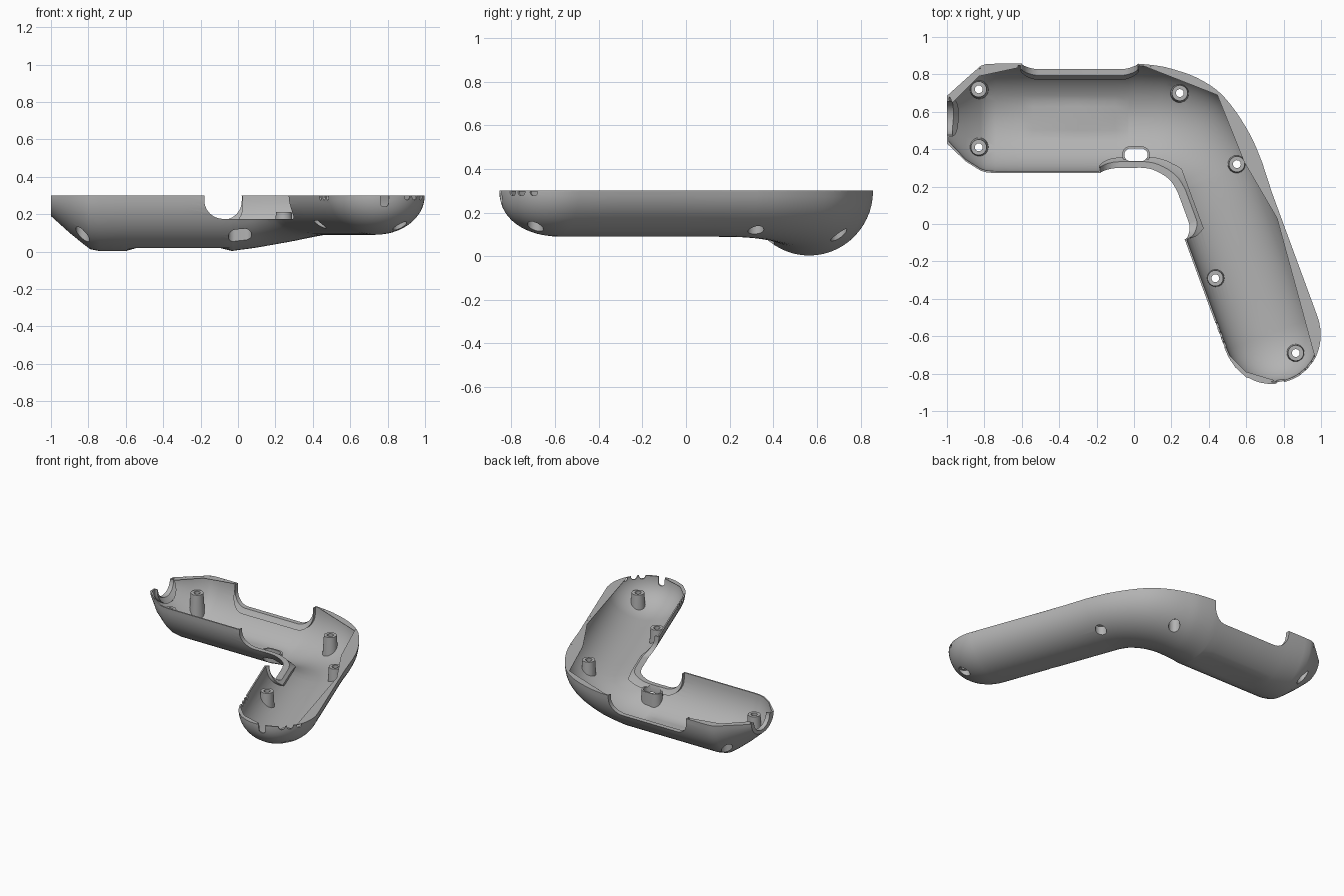
import bpy, bmesh
from math import sin, cos, pi, radians
from mathutils import Matrix, Vector

if "Cube" in bpy.data.objects:
    bpy.data.objects.remove(bpy.data.objects["Cube"], do_unlink=True)

TOP, WALL, LIP = 0.3, 0.01, 0.03
GRIP_DIR = Vector((0.345, -0.939))
GRIP_SIDE = Vector((0.939, 0.345))
GRIP_ANGLE = radians(-69.8)

grey = bpy.data.materials.new("plain grey")
grey.use_nodes = True
grey.diffuse_color = (0.45, 0.45, 0.45, 1)
grey.node_tree.nodes["Principled BSDF"].inputs["Base Color"].default_value = grey.diffuse_color


def make_object(name, bm):
    bmesh.ops.recalc_face_normals(bm, faces=bm.faces)
    mesh = bpy.data.meshes.new(name)
    bm.to_mesh(mesh)
    bm.free()
    mesh.materials.append(grey)
    obj = bpy.data.objects.new(name, mesh)
    bpy.context.collection.objects.link(obj)
    return obj


def loft(name, rings):
    """Skin closed rings of equal length and cap both ends."""
    bm = bmesh.new()
    rows = [[bm.verts.new(p) for p in ring] for ring in rings]
    for a, b in zip(rows, rows[1:]):
        for i in range(len(a)):
            j = (i + 1) % len(a)
            bm.faces.new((a[i], a[j], b[j], b[i]))
    bm.faces.new(rows[0])
    bm.faces.new(rows[-1])
    return make_object(name, bm)


def prism(name, points, length, matrix):
    """Extrude a flat profile along local z, centred."""
    rings = [[matrix @ Vector((x, y, h)) for x, y in points] for h in (-length / 2, length / 2)]
    return loft(name, rings)


def arc(cx, cy, r, start, end, n=10):
    steps = [radians(start + (end - start) * i / n) for i in range(n + 1)]
    return [(cx + r * cos(a), cy + r * sin(a)) for a in steps]


def notch(x, y, angle, width, depth, bottom, radius):
    """Cutter open at the rim, with rounded lower corners."""
    h = width / 2 - radius
    low = bottom + radius
    points = [(-width / 2, 0.4)] + arc(-h, low, radius, 180, 270)
    points += arc(h + 1e-4, low, radius, 270, 360) + [(width / 2 + 1e-4, 0.4)]
    turn = Matrix.Translation((x, y, 0)) @ Matrix.Rotation(angle, 4, 'Z') @ Matrix.Rotation(pi / 2, 4, 'X')
    return prism("notch_cutter", points, depth, turn)


def post(x, y, r0, r1, z0, z1):
    return loft("post", [[(px, py, z) for px, py in arc(x, y, r, 0, 345, 23)]
                         for r, z in ((r0, z0), (r1, z1))])


def oval(radius, z0, z1):
    points = arc(0.031, 0, radius, -90, 90) + arc(-0.026, 0, radius, 90, 270)
    return prism("oval", points, z1 - z0, Matrix.Translation((0.008, 0.37, (z0 + z1) / 2)))


def boolean(obj, cutter):
    mod = obj.modifiers.new("cut", 'BOOLEAN')
    mod.object, mod.operation, mod.solver = cutter, 'DIFFERENCE', 'EXACT'
    bpy.context.view_layer.objects.active = obj
    bpy.ops.object.modifier_apply(modifier=mod.name)
    bpy.data.objects.remove(cutter, do_unlink=True)


def refine(rows, n=3):
    """Smooth a list of rows with a spline through them."""
    rows = [Vector(r) for r in rows]
    result = []
    for i in range(len(rows) - 1):
        a, b, c, d = rows[max(i - 1, 0)], rows[i], rows[i + 1], rows[min(i + 2, len(rows) - 1)]
        for t in (k / n for k in range(n)):
            result.append(b + (c - a) * t / 2 + (a - b * 2.5 + c * 2 - d / 2) * t ** 2
                          + ((b - c) * 1.5 + (d - a) / 2) * t ** 3)
    return result + [rows[-1]]


# Barrel stations: x, far rail, near rail, bottom height
barrel = [(-0.9, 0.775, 0.335, 0.1), (-0.82, 0.845, 0.285, 0.035), (-0.79, 0.855, 0.276, 0.013)]
barrel += [(x, 0.857, 0.272, 0.003) for x in (-0.74, -0.6, -0.54, -0.3, -0.1)]
# Bend stations: outer rail and near rail, then bottom height
rails = [(-0.03, 0.857, -0.035, 0.272), (0.02, 0.857, -0.02, 0.272), (0.12, 0.847, 0.005, 0.271),
         (0.2, 0.83, 0.03, 0.27), (0.33, 0.785, 0.07, 0.262), (0.45, 0.71, 0.105, 0.245),
         (0.545, 0.6, 0.135, 0.225), (0.63, 0.46, 0.16, 0.2), (0.685, 0.33, 0.185, 0.153)]
floor = [0.003, 0.008, 0.016, 0.024, 0.04, 0.055, 0.069, 0.081, 0.088]
bend = list(zip(refine(rails), refine([(z, 0) for z in floor])))


def stations(t):
    """Centre, side axis, half width and depth, shrunk by t."""
    pairs = [((-1 + t, 0.685), (-1 + t, 0.43), 0.19)]
    pairs += [((x, a), (x, b), z) for x, a, b, z in barrel]
    pairs += [(r[:2], r[2:], z[0]) for r, z in bend]
    result = []
    for a, b, z in pairs:
        a, b = Vector(a), Vector(b)
        half = (a - b) / 2
        result.append(((a + b) / 2, half.normalized(), half.length - t, TOP - z - t))
    for s in (0.1, 0.35, 0.6):
        result.append((GRIP_SIDE * 0.488 + GRIP_DIR * s, GRIP_SIDE, 0.262 - t, 0.21 - t))
    for i in range(13):
        a = radians(i * 7.1)
        s = 0.8 + (0.272 - t) * sin(a)
        result.append((GRIP_SIDE * 0.488 + GRIP_DIR * s, GRIP_SIDE,
                       (0.262 - t) * cos(a) ** 0.95, (0.21 - t) * cos(a) ** 0.85))
    return result


def body(name, t):
    rings = []
    for c, side, half, depth in stations(t):
        ring = []
        for i in range(29):
            a = pi * i / 28
            p = c + side * half * cos(a)
            z = TOP - depth * sin(a)
            if -0.58 < c.x < -0.07:  # flat label panel under the barrel
                z = max(z, 0.02 + t)
            ring.append((p.x, p.y, z))
        if t:  # carry the cavity above the rim
            ring = [(*ring[0][:2], 0.36)] + ring + [(*ring[-1][:2], 0.36)]
        rings.append(ring)
    return loft(name, rings)


shell = body("half_shell", 0)
cavity = body("cavity", WALL)

# Openings: side, trigger (two runs) and cable, each with a thicker lip behind it
p = GRIP_SIDE * 0.23 + GRIP_DIR * -0.06
openings = [(-0.29, 0.85, 0, 0.62, 0.3, 0.17, 0.1), (0.05, 0.28, 0, 0.46, 0.26, 0.175, 0.1),
            (p.x, p.y, GRIP_ANGLE, 0.46, 0.24, 0.175, 0.08), (-1, 0.565, pi / 2, 0.18, 0.14, 0.215, 0.089)]
for x, y, angle, width, depth, bottom, radius in openings:
    boolean(shell, notch(x, y, angle, width, depth, bottom, radius))
    lip = notch(x, y, angle, width + 0.013, depth - 0.017, bottom - 0.035, radius)
    boolean(lip, body("core", LIP))
    boolean(cavity, lip)

# Small vents along the rim of the grip
for s in (0.66, 0.715, 0.77):
    p = GRIP_SIDE * 0.235 + GRIP_DIR * s
    boolean(shell, notch(p.x, p.y, GRIP_ANGLE, 0.03, 0.12, 0.275, 0.014))
for x, y, angle, width, low in ((0.78, -0.83, 0.2, 0.045, 0.24), (0.895, -0.78, 0.6, 0.04, 0.277),
                                (0.93, -0.74, 0.75, 0.04, 0.277), (0.965, -0.69, 1.0, 0.035, 0.277)):
    boolean(shell, notch(x, y, angle, width, 0.12, low, width * 0.45))

# Screw posts and an oval sleeve are left standing in the cavity
posts = [(-0.83, 0.72, 0.222), (-0.83, 0.41, 0.222), (0.245, 0.7, 0.212),
         (0.55, 0.32, 0.212), (0.435, -0.29, 0.24), (0.865, -0.69, 0.225)]
for x, y, z in posts:
    boolean(cavity, post(x, y, 0.055, 0.042, 0.01, z))
boolean(cavity, oval(0.046, -0.1, 0.155))
boolean(shell, cavity)

# Screw holes with counterbores, and the oval window
for x, y, z in posts:
    boolean(shell, post(x, y, 0.021, 0.021, -0.2, 0.5))
    boolean(shell, post(x, y, 0.037, 0.037, -0.2, 0.165))
boolean(shell, oval(0.034, -0.2, 0.4))

# Thin flat webs between the rim curve and straight chords
rail = [r.xy for r, z in bend[3:]]
rail += [c + side * half for c, side, half, depth in stations(0)[len(barrel) + len(bend) + 1:-5]]
webs = {
    "outer_rim_web": rail + [(0.765, 0.03), (0.59, 0.33), (0.445, 0.69)],
    "nose_rim_web": [(-0.99, 0.69), (-0.9, 0.775), (-0.79, 0.855), (-0.62, 0.855),
                     (-0.62, 0.835), (-0.83, 0.79), (-0.97, 0.65)],
    "grip_end_rim_web": [(0.49, -0.68), (0.54, -0.765), (0.6, -0.82), (0.72, -0.852),
                         (0.75, -0.835), (0.6, -0.79)],
}
for name, points in webs.items():
    prism(name, points, 0.003, Matrix.Translation((0, 0, TOP - 0.0016)))

# Smooth shading with crisp cut edges
bpy.ops.object.select_all(action='DESELECT')
shell.select_set(True)
bpy.context.view_layer.objects.active = shell
bpy.ops.object.shade_smooth_by_angle(angle=radians(32))
